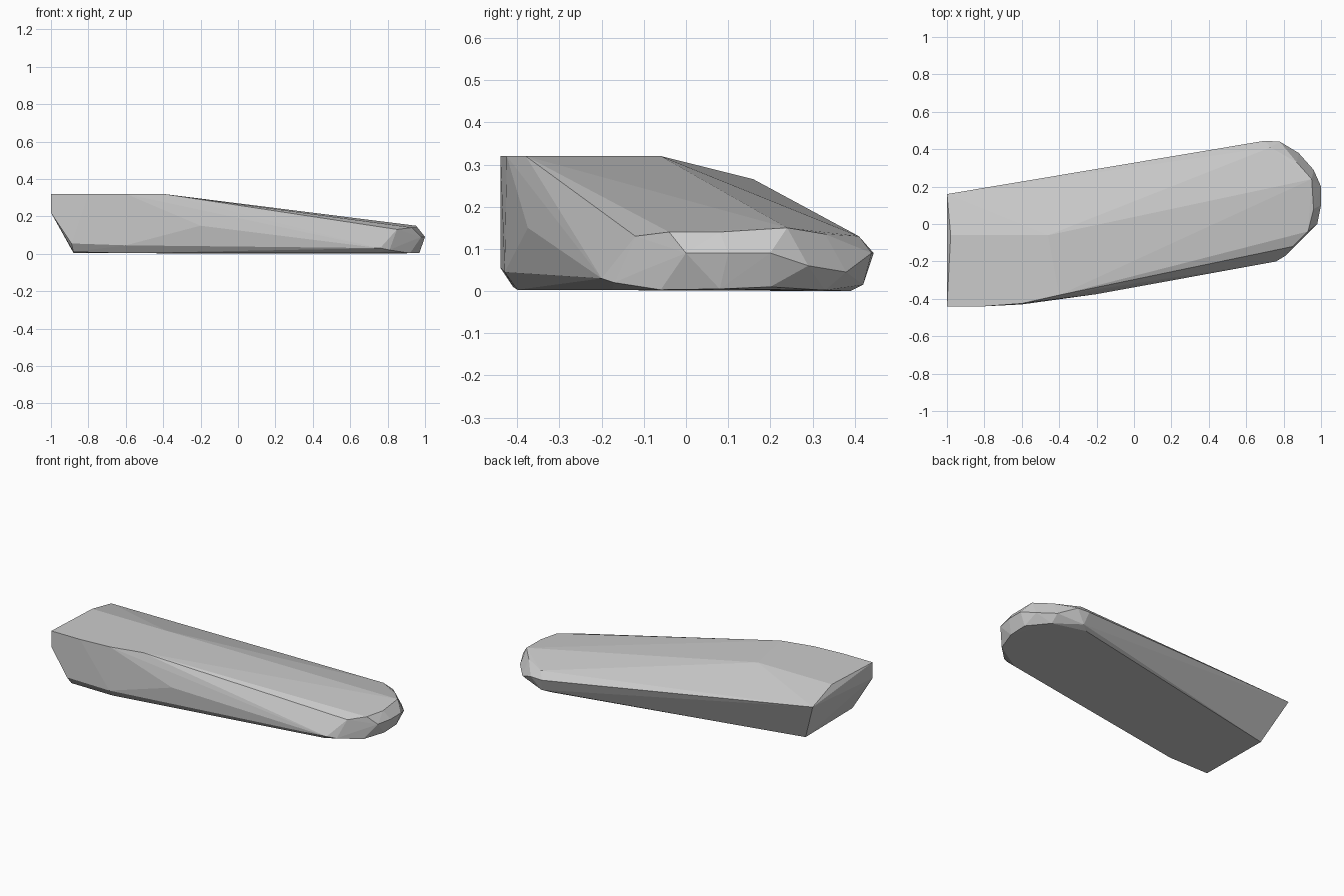
import bpy
import bmesh

# Remove the default object only
default_cube = bpy.data.objects.get("Cube")
if default_cube:
    bpy.data.objects.remove(default_cube, do_unlink=True)


def make_material(name, colour):
    material = bpy.data.materials.new(name)
    material.use_nodes = True
    material.diffuse_color = colour
    shader = next(n for n in material.node_tree.nodes if n.type == 'BSDF_PRINCIPLED')
    shader.inputs["Base Color"].default_value = colour
    return material


def faceted_hull(name, outlines, material):
    """Stretch a tight, flat-faced skin over a set of outlines."""
    mesh = bpy.data.meshes.new(name)
    bm = bmesh.new()
    for outline in outlines:
        for point in outline:
            bm.verts.new(point)
    result = bmesh.ops.convex_hull(bm, input=bm.verts[:])
    unused = {item for key in ("geom_interior", "geom_unused")
              for item in result[key] if isinstance(item, bmesh.types.BMVert)}
    bmesh.ops.delete(bm, geom=list(unused), context='VERTS')
    bmesh.ops.recalc_face_normals(bm, faces=bm.faces[:])
    bm.to_mesh(mesh)
    bm.free()
    for polygon in mesh.polygons:
        polygon.use_smooth = False
    mesh.materials.append(material)
    body = bpy.data.objects.new(name, mesh)
    bpy.context.scene.collection.objects.link(body)
    return body


# Slanted blunt end: top corners, then the undercut lower corners
blunt_end = [
    (-1, -.44, .32), (-.98, -.06, .32), (-1, .16, .265), (-1, -.44, .22),
    (-.89, -.44, .055), (-.88, -.41, .01), (-.88, .06, .005),
]

# Far edge of the level top, where the long slope begins
top_break = [(-.8, -.44, .32), (-.6, -.425, .32), (-.4, -.38, .32), (-.46, -.06, .32)]

# Front flank: belly point and the lower chamfer
front_flank = [
    (-.2, -.375, .15), (-.6, -.43, .045), (.76, -.2, .03),
    (-.6, -.4, .003), (.73, -.175, .003),
]

# Rounded nose: upper rim, widest rim and flat sole, from front to back
nose_upper_rim = [
    (.85, -.12, .13), (.93, -.04, .14), (.96, .08, .14),
    (.95, .24, .15), (.87, .33, .135), (.73, .41, .13),
]
nose_widest_rim = [
    (.81, -.17, .02), (.82, -.15, .06), (.88, -.1, .05), (.98, 0, .09),
    (1, .1, .09), (1, .2, .09), (.96, .29, .06), (.88, .38, .045),
    (.78, .44, .09), (.7, .445, .09),
]
nose_sole = [
    (.92, -.06, .003), (.97, .08, .005), (.97, .2, .01),
    (.88, .33, .002), (.72, .42, .015), (.68, .39, 0),
]

stone = make_material("Stone Grey", (.6, .6, .6, 1))
faceted_hull(
    "rounded_wedge_body",
    [blunt_end, top_break, front_flank, nose_upper_rim, nose_widest_rim, nose_sole],
    stone,
)
